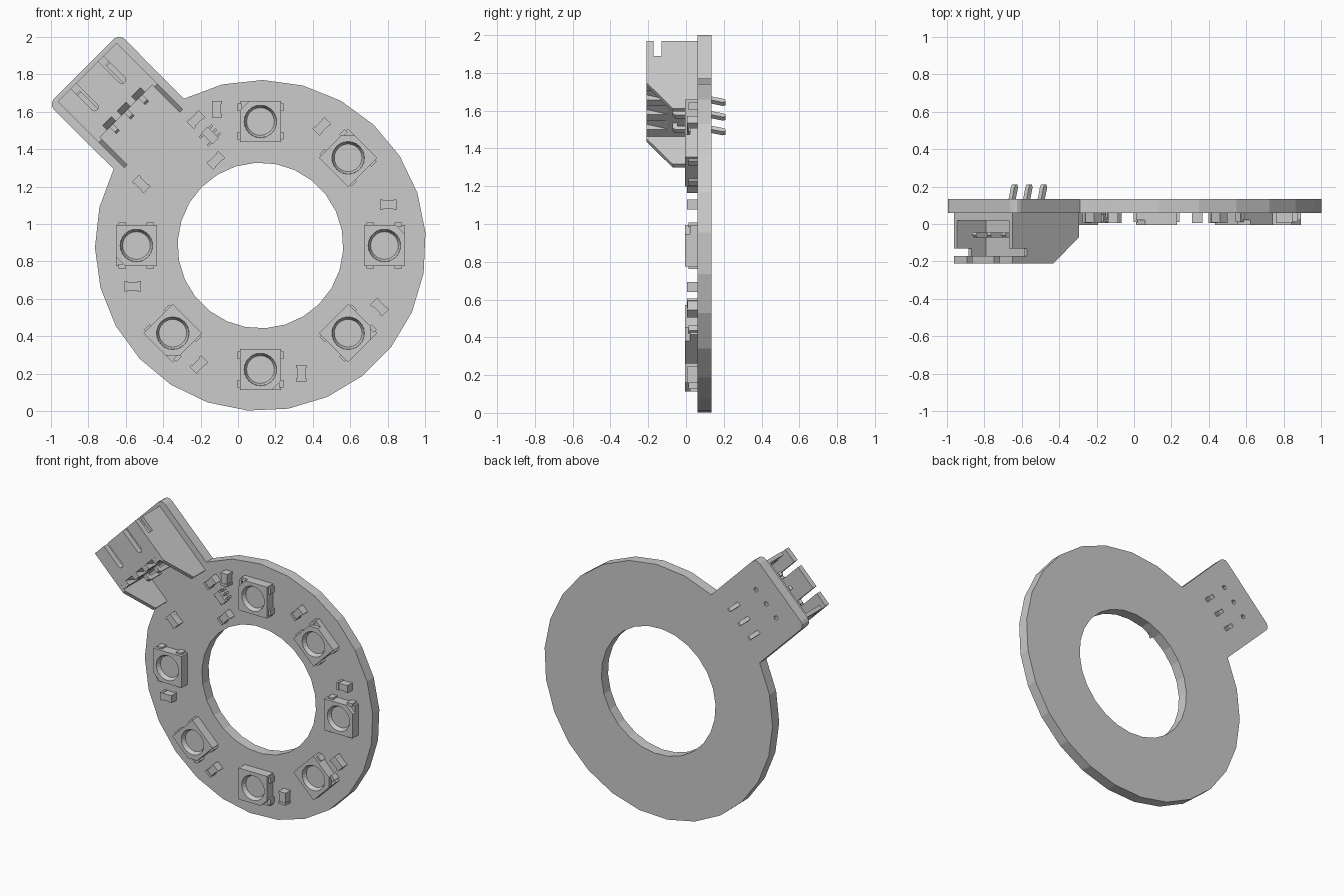
import bpy, bmesh
from math import radians, cos, sin, pi
from mathutils import Matrix, Vector

if "Cube" in bpy.data.objects:
    bpy.data.objects.remove(bpy.data.objects["Cube"])

# Local frame: origin at ring centre, x/y in the board plane, z toward the viewer
BASE = Matrix.Translation((0.12, 0, 0.885)) @ Matrix.Rotation(pi / 2, 4, 'X')
SIDE = Matrix.Rotation(pi / 2, 4, 'X')


def turn(deg):
    return BASE @ Matrix.Rotation(radians(deg), 4, 'Z')


TAB = turn(135)   # x runs outward along the connector tab


def circle(r, n, x=0, y=0, phase=0):
    return [(x + r * cos(2 * pi * i / n + phase), y + r * sin(2 * pi * i / n + phase)) for i in range(n)]


def add(name, mesh, matrix):
    ob = bpy.data.objects.new(name, mesh)
    bpy.context.collection.objects.link(ob)
    ob.matrix_world = matrix
    return ob


def prism(name, loops, z0, z1, matrix):
    """Extrude an outline (first loop) with holes (other loops) from z0 to z1."""
    cu = bpy.data.curves.new(name, 'CURVE')
    cu.dimensions, cu.fill_mode, cu.extrude = '2D', 'BOTH', (z1 - z0) / 2
    for loop in loops:
        sp = cu.splines.new('POLY')
        sp.points.add(len(loop) - 1)
        for p, (x, y) in zip(sp.points, loop):
            p.co = (x, y, 0, 1)
        sp.use_cyclic_u = True
    tmp = bpy.data.objects.new(name + "_curve", cu)
    bpy.context.collection.objects.link(tmp)
    dg = bpy.context.evaluated_depsgraph_get()
    mesh = bpy.data.meshes.new_from_object(tmp.evaluated_get(dg))
    bpy.data.objects.remove(tmp)
    bm = bmesh.new()
    bm.from_mesh(mesh)
    bmesh.ops.remove_doubles(bm, verts=bm.verts, dist=1e-5)
    bmesh.ops.translate(bm, verts=bm.verts, vec=(0, 0, (z0 + z1) / 2))
    bmesh.ops.recalc_face_normals(bm, faces=bm.faces)
    for f in bm.faces:
        f.smooth = False
    bm.to_mesh(mesh)
    bm.free()
    return add(name, mesh, matrix)


def box(name, x0, x1, y0, y1, z0, z1, matrix):
    bm = bmesh.new()
    bmesh.ops.create_cube(bm, size=1)
    for v in bm.verts:
        v.co = Vector(((x0 + x1) / 2 + v.co.x * (x1 - x0), (y0 + y1) / 2 + v.co.y * (y1 - y0),
                       (z0 + z1) / 2 + v.co.z * (z1 - z0)))
    mesh = bpy.data.meshes.new(name)
    bm.to_mesh(mesh)
    bm.free()
    return add(name, mesh, matrix)


def profile(name, pts, v0, v1, matrix=TAB):
    """Extrude an (outward, height) profile across the tab."""
    return prism(name, [pts], -v1, -v0, matrix @ SIDE)


FLOOR = -0.06   # front surface of the board
PINS = (-0.11, 0, 0.11)

# Circuit board: low-poly ring with a round-cornered tab, and small holes
arc = [(0.885 * cos(radians(17.5 + 325 * i / 23)), 0.885 * sin(radians(17.5 + 325 * i / 23)))
       for i in range(24)]
tab = []
for s in (-1, 1):
    corner = [(1.295 + 0.04 * cos(a), s * (0.227 + 0.04 * sin(a))) for a in (0, pi / 6, pi / 3, pi / 2)]
    tab += corner[::-1] if s < 0 else corner
holes = [circle(0.016, 8, 1.18, v) for v in PINS]
prism("circuit_board", [arc + tab, circle(0.443, 26)] + holes, -0.134, FLOOR, TAB)


# Light units: square body, dished round window, cut corner, four contacts
def led(deg):
    m = turn(deg) @ Matrix.Translation((0.663, 0, 0))
    h = 0.11
    box("led_body", -h, h, -h, h, FLOOR, -0.022, m)
    outline = [(-h, -h), (h, -h), (h, h - 0.05), (h - 0.05, h), (-h, h)]
    prism("led_frame", [outline, circle(0.087, 24)], -0.022, 0.006, m)
    bm = bmesh.new()
    bmesh.ops.create_cone(bm, cap_ends=False, segments=24, radius1=0.074, radius2=0.0865, depth=0.027)
    bmesh.ops.reverse_faces(bm, faces=bm.faces)
    bmesh.ops.translate(bm, verts=bm.verts, vec=(0, 0, -0.008))
    mesh = bpy.data.meshes.new("led_dish")
    bm.to_mesh(mesh)
    bm.free()
    add("led_dish", mesh, m)
    for x in (-0.075, 0.075):
        for s in (-1, 1):
            y0, y1 = sorted((s * 0.1, s * 0.122))
            box("led_contact", x - 0.02, x + 0.02, y0, y1, FLOOR, -0.012, m)


# Two-terminal chips: end caps around a slightly slimmer core
def chip(m):
    box("chip_core", -0.03, 0.03, -0.023, 0.023, FLOOR, -0.008, m)
    for s in (-1, 1):
        x0, x1 = sorted((s * 0.027, s * 0.044))
        box("chip_terminal", x0, x1, -0.027, 0.027, FLOOR, -0.005, m)


for k in range(8):
    if k != 3:
        led(45 * k)
    a, r = radians(17.7 + 45 * k), 0.765 if k == 2 else 0.717
    chip(BASE @ Matrix.Translation((r * cos(a), r * sin(a), 0)) @ Matrix.Rotation(radians(45 * k), 4, 'Z'))
for x, y in ((-0.345, 0.674), (-0.238, 0.455)):
    chip(BASE @ Matrix.Translation((x, y, 0)) @ Matrix.Rotation(pi / 4, 4, 'Z'))

# Small regulator with five legs
reg = BASE @ Matrix.Translation((-0.27, 0.588, 0)) @ Matrix.Rotation(radians(135), 4, 'Z')
box("regulator_body", -0.042, 0.042, -0.024, 0.024, -0.053, -0.012, reg)
for s, xs in ((-1, (-0.03, 0, 0.03)), (1, (-0.03, 0.03))):
    for x in xs:
        y0, y1 = sorted((s * 0.02, s * 0.036))
        box("regulator_leg", x - 0.006, x + 0.006, y0, y1, -0.04, -0.025, reg)
        y0, y1 = sorted((s * 0.031, s * 0.048))
        box("regulator_foot", x - 0.006, x + 0.006, y0, y1, FLOOR, -0.035, reg)

# Connector shell: side walls with sloped tails and open end slots
wall = [(0.807, FLOOR), (1.31, FLOOR), (1.31, 0.13), (1.2, 0.13), (1.2, 0.172),
        (1.31, 0.172), (1.31, 0.21), (1.0, 0.21), (0.807, 0.07)]
profile("connector_wall_a", wall, 0.197, 0.222)
profile("connector_wall_b", wall, -0.222, -0.197)
box("connector_floor", 1.015, 1.31, -0.2, 0.2, FLOOR, -0.02, TAB)
box("connector_back", 1.015, 1.09, -0.2, 0.2, -0.02, 0.1, TAB)

# Connector roof: two round-ended slots toward the open end
roof = [(1.05, -0.2), (1.31, -0.2)]
for v in (-0.103, 0.103):
    roof += [(1.31, v - 0.02)] + [(1.15 - 0.02 * sin(t * pi / 4), v - 0.02 * cos(t * pi / 4)) for t in range(5)]
    roof += [(1.31, v + 0.02)]
roof += [(1.31, 0.2), (1.05, 0.2)]
prism("connector_roof", [roof], 0.172, 0.21, TAB)

# Upper rear wall: a comb with a ramp in each notch above the pins
comb = [(1.09, -0.2), (1.09, 0.2), (1.015, 0.2)]
for v in PINS[::-1]:
    comb += [(1.015, v + 0.033), (1.05, v + 0.033), (1.05, v - 0.033), (1.015, v - 0.033)]
comb += [(1.015, -0.2)]
prism("connector_comb", [comb], 0.1, 0.209, TAB)
for v in PINS:
    profile("connector_ramp", [(1.018, 0.1), (1.051, 0.1), (1.051, 0.205)], v - 0.033, v + 0.033)

# Bent pins passing through the board
pin = [(1.26, 0.045), (1.27, 0.058), (1.26, 0.071), (0.98, 0.071), (0.967, 0.058), (0.967, -0.135),
       (0.95, -0.195), (0.955, -0.21), (0.97, -0.21), (0.978, -0.195), (0.994, -0.135), (0.994, 0.045)]
for v in PINS:
    profile("connector_pin", pin, v - 0.0135, v + 0.0135)
